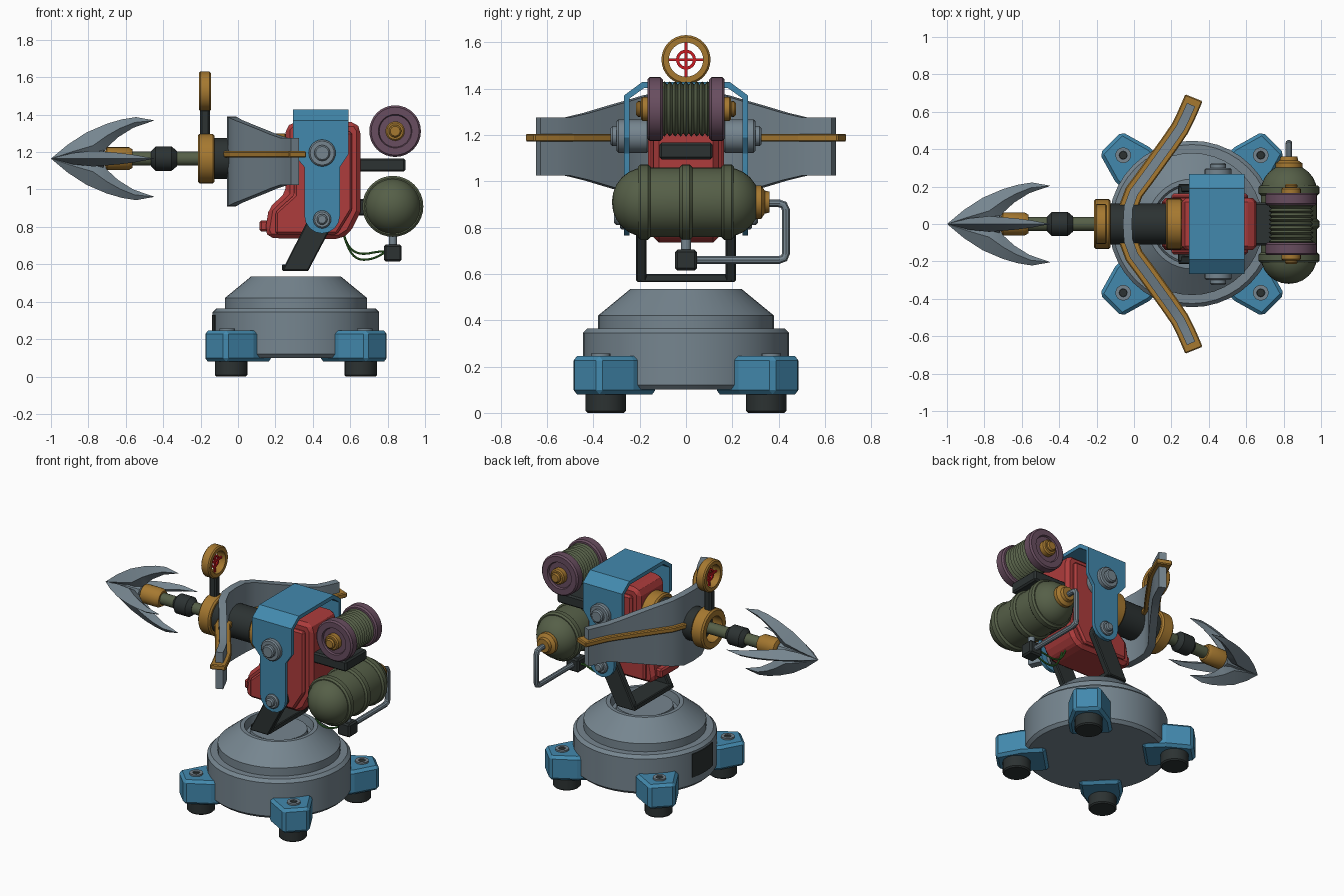
import bpy, bmesh, math
from mathutils import Vector, Matrix

if "Cube" in bpy.data.objects:
    bpy.data.objects.remove(bpy.data.objects["Cube"])

def mat(name, r, g, b):
    m = bpy.data.materials.new(name)
    m.diffuse_color = (r, g, b, 1)
    m.use_nodes = True
    m.node_tree.nodes["Principled BSDF"].inputs["Base Color"].default_value = m.diffuse_color
    return m

GREY = mat("steel grey", .18, .235, .275)
BLUE = mat("paint blue", .055, .25, .42)
RED = mat("body red", .42, .045, .045)
GOLD = mat("brass", .38, .19, .03)
DARK = mat("dark metal", .025, .032, .032)
OLIVE = mat("olive", .092, .115, .064)
PURPLE = mat("spool purple", .14, .075, .115)
GREEN = mat("wire green", .045, .2, .03)
SIGHT = mat("sight red", .6, .01, .015)

def finish(name, bm, m, bevel=0, at=None):
    bmesh.ops.remove_doubles(bm, verts=bm.verts, dist=1e-5)
    bmesh.ops.recalc_face_normals(bm, faces=bm.faces)
    if at:
        bm.transform(at)
    me = bpy.data.meshes.new(name)
    bm.to_mesh(me)
    bm.free()
    me.materials.append(m)
    o = bpy.data.objects.new(name, me)
    bpy.context.collection.objects.link(o)
    if bevel:
        b = o.modifiers.new("bevel", 'BEVEL')
        b.width, b.segments, b.limit_method = bevel, 1, 'ANGLE'
    else:
        smooth(o)
    return o

def smooth(o):
    bpy.ops.object.select_all(action='DESELECT')
    o.select_set(True)
    bpy.context.view_layer.objects.active = o
    bpy.ops.object.shade_smooth_by_angle(angle=math.radians(32))

def lathe(name, prof, origin, axis, m, seg=32, ring=False):
    """Turn (radius, height) points around an axis; ring=True closes the profile."""
    bm = bmesh.new()
    rows = [[bm.verts.new((r * math.cos(2 * math.pi * i / seg), r * math.sin(2 * math.pi * i / seg), h))
             for i in range(seg)] for r, h in prof]
    for k in range(len(rows) if ring else len(rows) - 1):
        a, b = rows[k], rows[(k + 1) % len(rows)]
        for i in range(seg):
            j = (i + 1) % seg
            bm.faces.new((a[i], a[j], b[j], b[i]))
    bmesh.ops.dissolve_degenerate(bm, edges=bm.edges, dist=1e-5)
    q = Vector((0, 0, 1)).rotation_difference(Vector(axis))
    return finish(name, bm, m, at=Matrix.Translation(origin) @ q.to_matrix().to_4x4())

def cyl(name, r, h0, h1, origin, axis, m, seg=32, c=.008):
    return lathe(name, [(0, h0), (r - c, h0), (r, h0 + c), (r, h1 - c), (r - c, h1), (0, h1)], origin, axis, m, seg)

def prism(name, pts, axis, a, b, m, bevel=0, at=None):
    place = {'x': lambda u, v, w: (w, u, v), 'y': lambda u, v, w: (u, w, v), 'z': lambda u, v, w: (u, v, w)}[axis]
    bm = bmesh.new()
    lo = [bm.verts.new(place(u, v, a)) for u, v in pts]
    hi = [bm.verts.new(place(u, v, b)) for u, v in pts]
    bm.faces.new(lo)
    bm.faces.new(hi)
    for i in range(len(pts)):
        j = (i + 1) % len(pts)
        bm.faces.new((lo[i], lo[j], hi[j], hi[i]))
    return finish(name, bm, m, bevel, at)

def box(name, x0, x1, y0, y1, z0, z1, m, bevel=.01):
    return prism(name, [(x0, y0), (x1, y0), (x1, y1), (x0, y1)], 'z', z0, z1, m, bevel)

def ribbon(name, path, t, m, bevel=0):
    """Upright strip along (x, y, z centre, half height) stations, t = half thickness."""
    bm = bmesh.new()
    rows = []
    for i, (x, y, z, h) in enumerate(path):
        p, q = path[max(i - 1, 0)], path[min(i + 1, len(path) - 1)]
        n = Vector((p[1] - q[1], q[0] - p[0])).normalized() * t
        rows.append([bm.verts.new((x + s * n.x, y + s * n.y, z + u * h)) for s, u in ((1, 1), (1, -1), (-1, -1), (-1, 1))])
    for a, b in zip(rows, rows[1:]):
        for i in range(4):
            bm.faces.new((a[i], a[(i + 1) % 4], b[(i + 1) % 4], b[i]))
    bm.faces.new(rows[0])
    bm.faces.new(rows[-1])
    return finish(name, bm, m, bevel)

def tube(name, pts, r, m, kind='POLY'):
    cu = bpy.data.curves.new(name, 'CURVE')
    cu.dimensions, cu.bevel_depth, cu.bevel_resolution, cu.use_fill_caps = '3D', r, 3, True
    s = cu.splines.new(kind)
    s.points.add(len(pts) - 1)
    for p, c in zip(s.points, pts):
        p.co = (*c, 1)
    s.use_endpoint_u = True
    o = bpy.data.objects.new(name, cu)
    bpy.context.collection.objects.link(o)
    cu.materials.append(m)
    bpy.ops.object.select_all(action='DESELECT')
    o.select_set(True)
    bpy.context.view_layer.objects.active = o
    bpy.ops.object.convert(target='MESH')
    smooth(bpy.context.object)

X, Y, Z = (1, 0, 0), (0, 1, 0), (0, 0, 1)
CX = .31

# Round base with recessed turntable, and a dark hatch on the -x side
lathe("base", [(0, .10), (.425, .10), (.445, .12), (.445, .345), (.425, .365), (.38, .365), (.38, .42),
               (.24, .535), (.215, .535), (.205, .48), (.18, .48), (.175, .515), (0, .515)], (CX, 0, 0), Z, GREY, 40)
hatch = [math.radians(180 + a) for a in range(-14, 15, 4)]
ribbon("base_hatch", [(CX + .445 * math.cos(a), .445 * math.sin(a), .25, .08) for a in hatch], .005, DARK)

# Four feet with rubber pads and bolts
for k in range(4):
    a = math.radians(45 + 90 * k)
    at = Matrix.Translation((CX, 0, 0)) @ Matrix.Rotation(a, 4, 'Z')
    prism("foot", [(.30, -.13), (.45, -.13), (.615, -.083), (.615, .083), (.45, .13), (.30, .13)],
          'z', .08, .245, BLUE, .018, at)
    d = Vector((math.cos(a), math.sin(a), 0))
    c = Vector((CX, 0, 0))
    cyl("foot_pad", .087, 0, .09, c + d * .49, Z, DARK, 24)
    lathe("foot_bolt", [(.042, .24), (.042, .256), (.022, .256), (.022, .24)], c + d * .52, Z, GREY, 16, True)
    cyl("foot_bolt_core", .022, .24, .25, c + d * .52, Z, DARK, 12, .002)

# Slanted U-shaped yoke
for s in (-1, 1):
    prism("yoke_arm", [(.235, .565), (.375, .565), (.51, .82), (.49, .88), (.42, .89), (.375, .84)],
          'y', s * .17, s * .215, DARK, .006)
box("yoke_plate", .235, .38, -.2, .2, .565, .60, DARK, .005)

# Red body with raised cheeks and a nose block
prism("body", [(.165, .74), (.145, .78), (.165, .90), (.255, .985), (.255, 1.33), (.29, 1.36), (.63, 1.36),
               (.655, 1.32), (.655, .88), (.60, .77), (.545, .735)], 'y', -.14, .14, RED, .025)
for s in (-1, 1):
    prism("body_cheek", [(.20, .76), (.20, .88), (.30, .97), (.30, 1.31), (.61, 1.31), (.61, .89), (.53, .76)],
          'y', s * .13, s * .163, RED, .012)
box("body_nose", .115, .17, -.10, .10, .775, .835, RED, .01)

# Blue bracket over the body
half = [(.268, 1.19), (.268, 1.37), (.19, 1.428)]
inner = [(.243, 1.19), (.243, 1.358), (.18, 1.403)]
outline = half + [(-y, z) for y, z in half[::-1]] + [(-y, z) for y, z in inner] + inner[::-1]
prism("bracket_top", outline, 'x', .295, .592, BLUE)
foot_arc = [(.45 + .095 * math.cos(t), .86 + .095 * math.sin(t)) for t in [math.pi + math.pi * i / 8 for i in range(9)]]
for s in (-1, 1):
    prism("bracket_side", [(.592, 1.19), (.295, 1.19), (.355, 1.12)] + foot_arc + [(.545, 1.12)],
          'y', s * .243, s * .268, BLUE)
    for z, r, h in ((1.195, .072, .30), (.84, .048, .285)):
        cyl("pivot_washer", r, .16, h, (.45, 0, z), (0, s, 0), GREY, 24)
        cyl("pivot_bolt", r * .6, .2, h + .025, (.45, 0, z), (0, s, 0), GREY, 12)

# Barrel and brass rings
R = 1.165
lathe("barrel", [(.11, -.14), (.11, .27), (.06, .27), (.06, -.14)], (0, 0, R), X, DARK, 32, True)
for n, a, b, r in (("muzzle_ring", -.215, -.125, .133), ("breech_ring", .17, .26, .135)):
    lathe(n, [(r - .01, a), (r, a + .01), (r, b - .01), (r - .01, b), (.085, b), (.085, a)], (0, 0, R), X, GOLD, 32, True)

# Harpoon shaft, sleeve and collar
cyl("harpoon_shaft", .038, -.75, .2, (0, 0, R), X, OLIVE, 20)
lathe("harpoon_sleeve", [(0, -.465), (.04, -.465), (.065, -.44), (.065, -.355), (.04, -.325), (0, -.325)],
      (0, 0, R), X, DARK, 20)
lathe("harpoon_collar", [(0, -.73), (.062, -.70), (.062, -.585), (.05, -.565), (0, -.565)], (0, 0, R), X, GOLD, 20)
lathe("harpoon_point", [(0, -1), (.045, -.82), (.05, -.72), (0, -.70)], (0, 0, R), X, GREY, 8)

# Four curved flukes, each with a ridged cross-section: (outer x, r, inner x, r, half thickness)
fluke = [(-1, 0, -1, 0, 0), (-.91, .075, -.86, 0, .03), (-.81, .14, -.74, .0, .042), (-.70, .187, -.70, .06, .036),
         (-.62, .21, -.64, .115, .03), (-.545, .222, -.56, .165, .02), (-.45, .205, -.45, .203, .001)]
for k in range(4):
    bm = bmesh.new()
    rows = [[bm.verts.new(p) for p in ((ox, 0, orr), ((ox + ix) / 2, t, (orr + ir) / 2), (ix, 0, ir),
                                       ((ox + ix) / 2, -t, (orr + ir) / 2))] for ox, orr, ix, ir, t in fluke]
    for a, b in zip(rows, rows[1:]):
        for i in range(4):
            bm.faces.new((a[i], a[(i + 1) % 4], b[(i + 1) % 4], b[i]))
    bmesh.ops.dissolve_degenerate(bm, edges=bm.edges, dist=1e-5)
    finish("harpoon_fluke", bm, GREY, at=Matrix.Translation((0, 0, R)) @ Matrix.Rotation(math.pi / 2 * k, 4, 'X'))

# Curved shield wings and the brass strap around them
wing = [(-.035, 0, .24), (-.03, .09, .238), (.0, .17, .222), (.06, .25, .198), (.125, .34, .172),
        (.19, .43, .145), (.245, .51, .126), (.275, .57, .125), (.305, .638, .125)]
full = [(x, -y, h) for x, y, h in wing[:0:-1]] + wing
ribbon("shield", [(x, y, 1.15, h) for x, y, h in full], .024, GREY)
tip = [(.32, .675, 0)]
strap = [(x, -y, 0) for x, y, h in tip] + full + tip
ribbon("shield_strap", [(x, y, 1.188, .017) for x, y, h in strap], .05, GOLD, .006)

# Ring sight with red crosshair
S = (-.177, 0, 1.525)
lathe("sight_ring", [(.098, -.032), (.106, -.024), (.106, .024), (.098, .032), (.074, .032), (.074, -.032)], S, X, GOLD, 32, True)
box("sight_post", -.203, -.15, -.025, .025, 1.28, 1.43, DARK)
lathe("sight_circle", [(.043, -.006), (.043, .006), (.03, .006), (.03, -.006)], S, X, SIGHT, 24, True)
box("sight_bar_flat", -.182, -.172, -.076, .076, 1.519, 1.531, SIGHT, 0)
box("sight_bar_tall", -.182, -.172, -.006, .006, 1.449, 1.601, SIGHT, 0)

# Rope spool on a dark shelf
P = (.84, 0, 1.312)
box("spool_shelf", .64, .895, -.115, .115, 1.095, 1.167, DARK)
for s in (-1, 1):
    lathe("spool_flange", [(0, .1), (.128, .1), (.138, .11), (.138, .157), (.128, .167), (.09, .167), (.085, .155), (0, .155)],
          P, (0, s, 0), PURPLE, 32)
    cyl("spool_hub", .052, .14, .195, P, (0, s, 0), GOLD, 20)
    cyl("spool_hub_cap", .034, .19, .215, P, (0, s, 0), GOLD, 16)
coils = [((.105 if i % 2 == 0 else .12), -.105 + .21 * i / 18) for i in range(19)]
lathe("spool_rope", [(0, -.105)] + coils + [(0, .105)], P, Y, OLIVE, 28)

# Gas tank with bands, brass valve and pipe
T = (.828, 0, .91)
dome = [(.15 * math.cos(math.radians(a)), .175 + .145 * math.sin(math.radians(a))) for a in range(0, 91, 15)]
lathe("tank", [(r, -h) for r, h in dome[::-1]] + dome, T, Y, OLIVE, 32)
for y in (-.18, 0, .18):
    lathe("tank_band", [(.14, y - .027), (.152, y - .027), (.163, y - .016), (.163, y + .016), (.152, y + .027), (.14, y + .027)],
          T, Y, OLIVE, 32, True)
lathe("tank_valve", [(0, .28), (.072, .28), (.072, .325), (.05, .34), (.045, .36), (0, .36)], T, Y, GOLD, 20)
box("tank_bracket", .62, .72, -.10, .10, .86, .95, DARK)
tube("tank_pipe", [(.828, .34, .905), (.828, .40, .905), (.828, .422, .898), (.828, .432, .875), (.828, .432, .69),
                   (.828, .424, .668), (.828, .40, .66), (.828, .02, .66)], .018, GREY)
box("valve_box", .78, .875, -.047, .047, .615, .705, DARK)
cyl("valve_stub", .022, .70, .78, (.828, 0, 0), Z, GREY, 12, .003)

# Two sagging green wires
for y in (-.016, .016):
    tube("wire", [(.56, y, .78), (.575, y, .72), (.61, y, .645 + y), (.69, y, .635 + y), (.75, y, .655 + y), (.79, y, .668)],
         .006, GREEN, 'NURBS')
